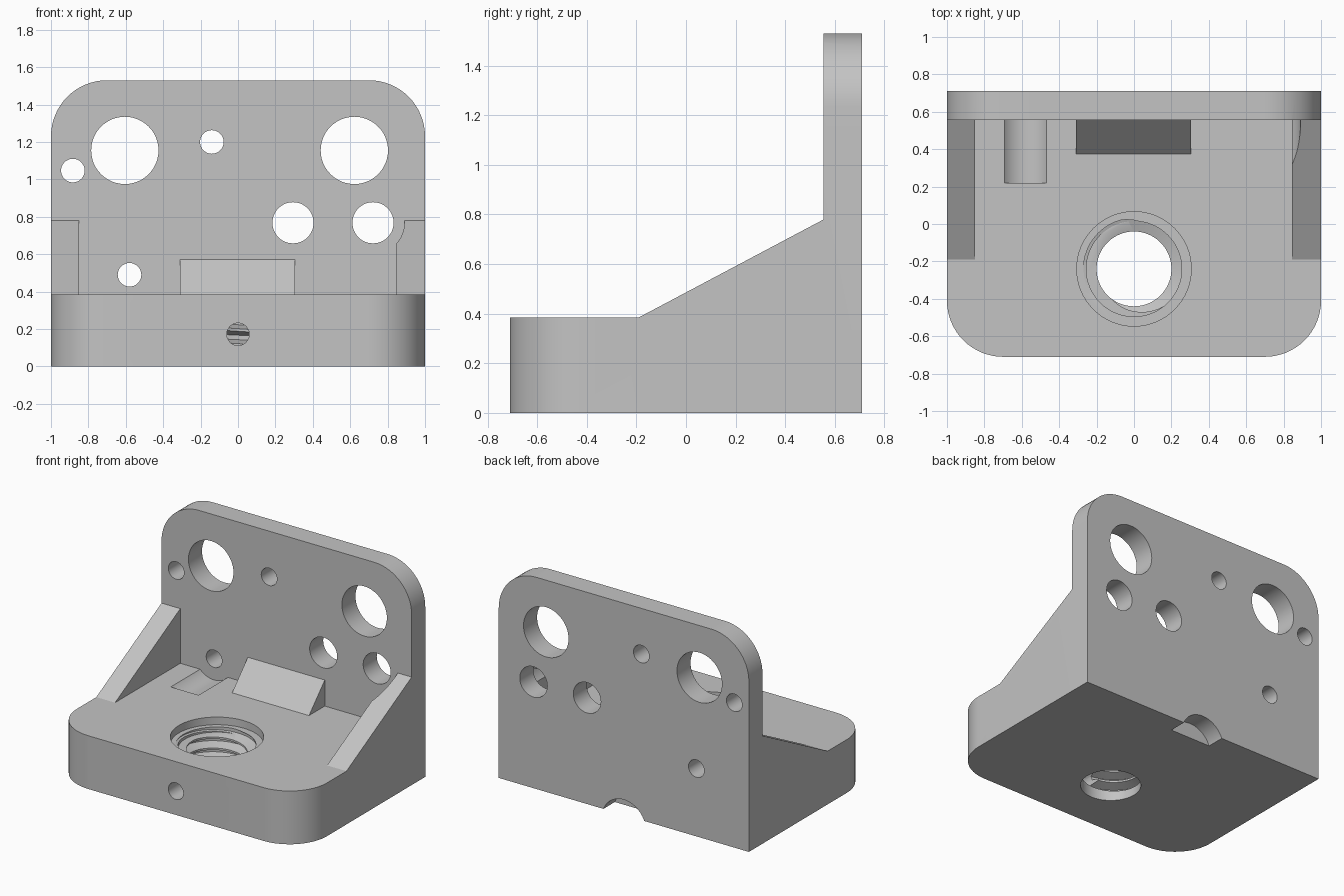
import bpy, bmesh
from math import sin, cos, pi
from mathutils import Matrix, Vector

if "Cube" in bpy.data.objects:
    bpy.data.objects.remove(bpy.data.objects["Cube"], do_unlink=True)

grey = bpy.data.materials.new("plain grey")
grey.use_nodes = True
colour = (0.55, 0.55, 0.55, 1)
grey.diffuse_color = colour
grey.node_tree.nodes["Principled BSDF"].inputs["Base Color"].default_value = colour

BACK, FACE, FLOOR, TOP = 0.71, 0.555, 0.385, 1.53
BORE_Y = -0.24


def finish(bm, name):
    bmesh.ops.recalc_face_normals(bm, faces=bm.faces[:])
    mesh = bpy.data.meshes.new(name)
    bm.to_mesh(mesh)
    bm.free()
    mesh.materials.append(grey)
    ob = bpy.data.objects.new(name, mesh)
    bpy.context.collection.objects.link(ob)
    return ob


def extrude_x(profile, x0, x1):
    """Prism from a (y, z) profile running along x."""
    bm = bmesh.new()
    face = bm.faces.new([bm.verts.new((x0, y, z)) for y, z in profile])
    out = bmesh.ops.extrude_face_region(bm, geom=[face])["geom"]
    verts = [g for g in out if isinstance(g, bmesh.types.BMVert)]
    bmesh.ops.translate(bm, verts=verts, vec=(x1 - x0, 0, 0))
    return bm


def cylinder(name, start, end, radius, segments=64):
    start, end = Vector(start), Vector(end)
    axis = end - start
    turn = axis.to_track_quat('Z', 'Y').to_matrix().to_4x4()
    bm = bmesh.new()
    bmesh.ops.create_cone(bm, cap_ends=True, segments=segments,
                          radius1=radius, radius2=radius, depth=axis.length,
                          matrix=Matrix.Translation((start + end) / 2) @ turn)
    return finish(bm, name)


def combine(target, tool, operation='DIFFERENCE'):
    tool.hide_render = True
    mod = target.modifiers.new("join", 'BOOLEAN')
    mod.operation, mod.solver, mod.object = operation, 'EXACT', tool
    bpy.context.view_layer.objects.active = target
    bpy.ops.object.modifier_apply(modifier=mod.name)
    bpy.data.objects.remove(tool, do_unlink=True)


def thread_cutter(z0, z1, pitch, steps=48):
    """Trapezoid groove swept along a helix."""
    section = ((0.19, -0.036), (0.27, -0.012), (0.27, 0.012), (0.19, 0.036))
    bm = bmesh.new()
    rings = []
    for i in range(int((z1 - z0) / pitch * steps) + 1):
        a, z = 2 * pi * i / steps, z0 + pitch * i / steps
        rings.append([bm.verts.new((r * cos(a), BORE_Y + r * sin(a), z + h))
                      for r, h in section])
    for a, b in zip(rings, rings[1:]):
        for k in range(4):
            n = (k + 1) % 4
            bm.faces.new((a[k], a[n], b[n], b[k]))
    bm.faces.new(rings[0])
    bm.faces.new(rings[-1])
    return finish(bm, "thread_cutter")


# Side silhouette: base, sloping gussets and upright plate
bm = extrude_x([(-BACK, 0), (BACK, 0), (BACK, TOP), (FACE, TOP),
                (FACE, 0.78), (-0.19, FLOOR), (-BACK, FLOOR)], -1, 1)


def is_corner(edge):
    a, b = (v.co for v in edge.verts)
    if abs(a.x - b.x) > 0.01:
        return False
    front = a.y < -0.7 and b.y < -0.7
    top = a.z > 1.5 and b.z > 1.5
    return front or top


# Rounded front corners of the base and top corners of the plate
bmesh.ops.bevel(bm, geom=[e for e in bm.edges if is_corner(e)], offset=0.3,
                segments=16, profile=0.5, affect='EDGES')
body = finish(bm, "bracket_body")

# Clear the space between the gussets
combine(body, finish(extrude_x([(-0.3, FLOOR), (FACE, FLOOR), (FACE, 2), (-0.3, 2)],
                               -0.85, 0.845), "gusset_gap"))

# Sloped stop block at the foot of the plate
combine(body, finish(extrude_x([(0.375, FLOOR), (FACE, 0.573), (0.6, 0.573),
                                (0.6, 0.34), (0.375, 0.34)],
                               -0.31, 0.305), "stop_block"), 'UNION')

# Clearance around two of the plate holes
combine(body, cylinder("base_clearance", (-0.58, 0.22, 0.49), (-0.58, FACE, 0.49), 0.153))
combine(body, cylinder("gusset_clearance", (0.72, -0.2, 0.77), (0.72, FACE, 0.77), 0.17))

# Holes through the plate
for x, z, r in ((-0.605, 1.155, 0.18), (0.622, 1.155, 0.18),
                (0.294, 0.768, 0.11), (0.722, 0.768, 0.11),
                (-0.883, 1.047, 0.063), (-0.14, 1.2, 0.063), (-0.58, 0.49, 0.063)):
    combine(body, cylinder("plate_hole", (x, 0.5, z), (x, 0.8, z), r, 48))

# Notch under the back edge
combine(body, cylinder("back_notch", (0, 0.58, -0.066), (0, 0.8, -0.066), 0.176))

# Threaded bore with recess, and the set screw hole in front
for name, z0, z1, r in (("bore", -0.1, 0.6, 0.2), ("recess", 0.33, 0.6, 0.306),
                        ("bore_lip", 0.3, 0.5, 0.255)):
    combine(body, cylinder(name, (0, BORE_Y, z0), (0, BORE_Y, z1), r))
combine(body, cylinder("screw_hole", (0, -0.8, 0.172), (0, BORE_Y, 0.172), 0.06, 32))
combine(body, thread_cutter(0.055, 0.345, 0.08))

# Smooth round walls, crisp edges
bpy.ops.object.select_all(action='DESELECT')
body.select_set(True)
bpy.context.view_layer.objects.active = body
bpy.ops.object.shade_smooth_by_angle(angle=0.35)
